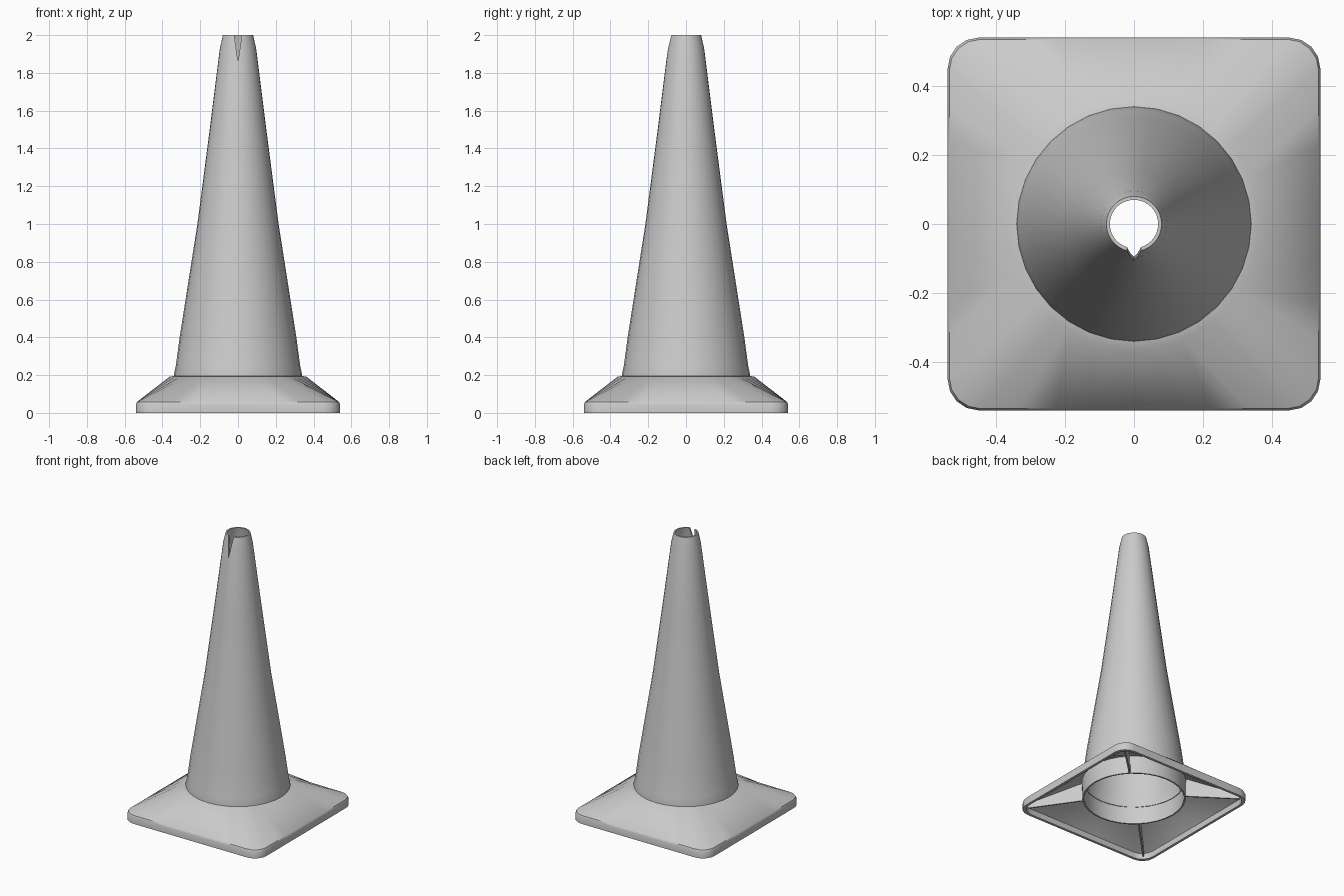
import bpy, bmesh
from math import sin, cos, pi, hypot, radians, atan2

if "Cube" in bpy.data.objects:
    bpy.data.objects.remove(bpy.data.objects["Cube"])


def loft(name, rings, closed=False):
    """Skin a sequence of equal-length point rings."""
    n = len(rings[0])
    verts = [p for r in rings for p in r]
    faces = []
    for k in range(len(rings) if closed else len(rings) - 1):
        a, b = k * n, ((k + 1) % len(rings)) * n
        for i in range(n):
            j = (i + 1) % n
            faces.append((a + i, a + j, b + j, b + i))
    return make(name, verts, faces)


def make(name, verts, faces):
    me = bpy.data.meshes.new(name)
    me.from_pydata(verts, [], faces)
    bm = bmesh.new()
    bm.from_mesh(me)
    bmesh.ops.recalc_face_normals(bm, faces=bm.faces)
    bm.to_mesh(me)
    bm.free()
    ob = bpy.data.objects.new(name, me)
    bpy.context.collection.objects.link(ob)
    return ob


def smooth(ob, angle=30):
    bpy.ops.object.select_all(action='DESELECT')
    ob.select_set(True)
    bpy.context.view_layer.objects.active = ob
    bpy.ops.object.shade_smooth_by_angle(angle=radians(angle))


# Rounded square outline used by the base, with straight sides subdivided
HALF, CORNER = 0.54, 0.09
quarter = []
for i in range(5):
    a = i * pi / 8
    quarter.append((HALF - CORNER + CORNER * cos(a), HALF - CORNER + CORNER * sin(a)))
for i in range(1, 8):
    quarter.append((HALF - CORNER - 2 * (HALF - CORNER) * i / 8, HALF))
outline = []
for q in range(4):
    c, s = round(cos(q * pi / 2)), round(sin(q * pi / 2))
    outline += [(x * c - y * s, x * s + y * c) for x, y in quarter]


def square(half, z):
    k = half / HALF
    return [(x * k, y * k, z) for x, y in outline]


def circle(r, z):
    return [(x * r / hypot(x, y), y * r / hypot(x, y), z) for x, y in outline]


# Flared square base: hollow shell from the cone foot to the rim lip
base = loft("base", [
    circle(0.325, 0.197), circle(0.362, 0.192), square(0.535, 0.058),
    square(0.54, 0.045), square(0.54, 0.0), square(0.522, 0.0),
    square(0.52, 0.04), circle(0.355, 0.172), circle(0.325, 0.175)], closed=True)
smooth(base, 35)

# Tapered hollow cone; its wall continues below the base as a tube
SEG = 32
outer = [(0.335, 0.05), (0.34, 0.2), (0.329, 0.25), (0.309, 0.4), (0.215, 1.0),
         (0.15, 1.5), (0.096, 1.93), (0.08, 2.0)]
inner = [(r - 0.01, z) for r, z in reversed(outer)]
cone = loft("cone", [[(r * cos(2 * pi * i / SEG), r * sin(2 * pi * i / SEG), z)
                      for i in range(SEG)] for r, z in outer + inner], closed=True)

# Small V slit at the front of the top rim
w, z0, z1 = 0.023, 1.86, 2.02
slit = make("slit_cutter",
            [(x, y, z) for y in (-0.2, -0.04) for x, z in ((-w, z1), (w, z1), (0, z0))],
            [(0, 1, 2), (3, 5, 4), (0, 3, 4, 1), (1, 4, 5, 2), (2, 5, 3, 0)])
slit.hide_render = True
slit.hide_set(True)
cut = cone.modifiers.new("slit", 'BOOLEAN')
cut.operation = 'DIFFERENCE'
cut.solver = 'EXACT'
cut.object = slit
smooth(cone, 35)

# Diagonal stiffening ribs under the base, from tube to corners
section = [(0.33, 0.05), (0.33, 0.18), (0.37, 0.168), (0.69, 0.045), (0.69, 0.012)]
T = 0.005
for k in range(4):
    a = pi / 4 + k * pi / 2
    verts = [(r * cos(a) - t * sin(a), r * sin(a) + t * cos(a), z)
             for t in (-T, T) for r, z in section]
    n = len(section)
    faces = [tuple(range(n)), tuple(range(2 * n - 1, n - 1, -1))]
    faces += [(i, (i + 1) % n, n + (i + 1) % n, n + i) for i in range(n)]
    make("rib_%d" % (k + 1), verts, faces)
